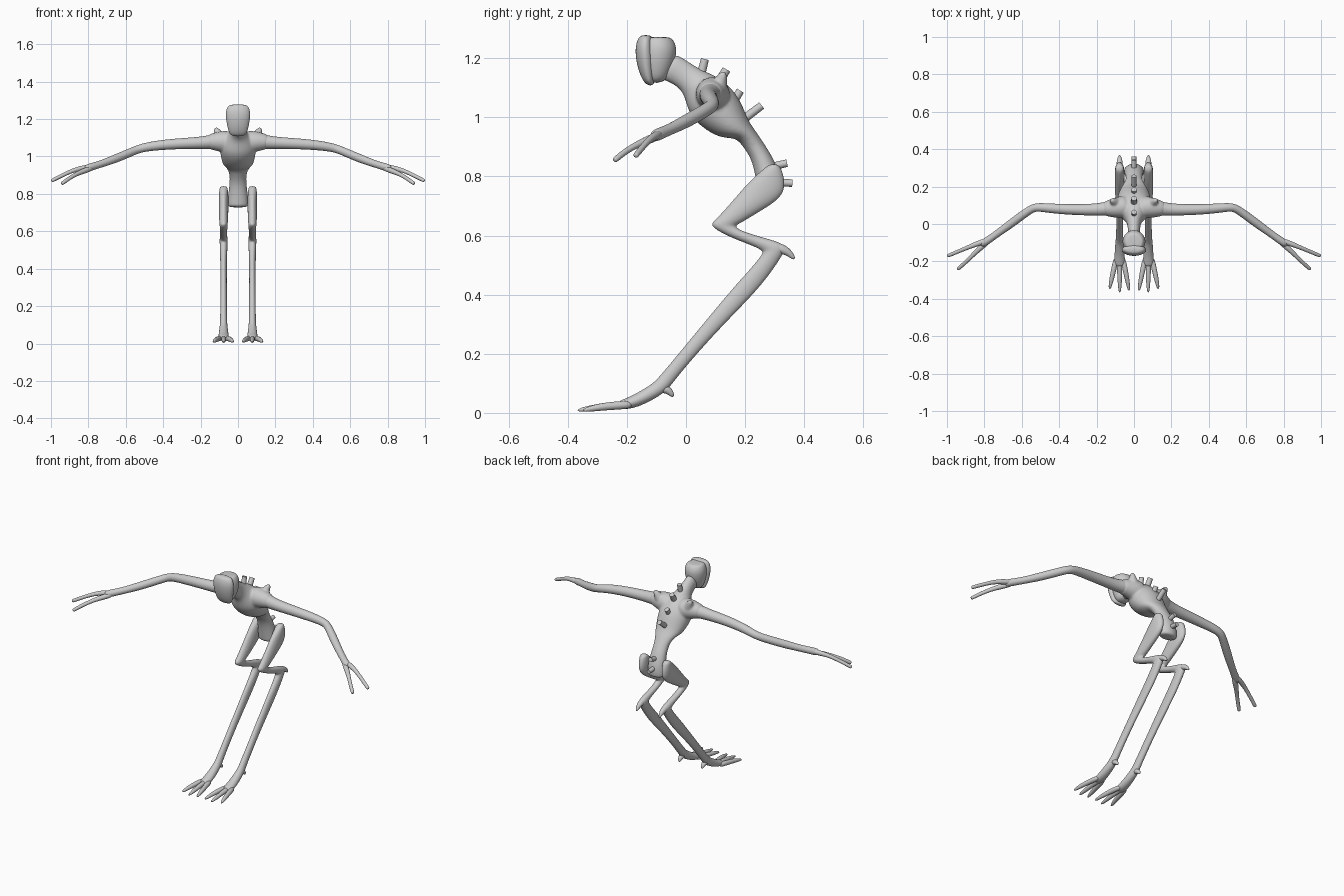
import bpy, bmesh, math
from mathutils import Vector

SIDES = 12


def skin(bm, rings):
    """Bridge rings of (centre, half axis u, half axis v) into a closed tube."""
    loops = []
    for c, u, v in rings:
        loops.append([bm.verts.new(c + u * math.cos(a) * 1.04 + v * math.sin(a) * 1.04)
                      for a in (2 * math.pi * i / SIDES for i in range(SIDES))])
    for p, q in zip(loops, loops[1:]):
        for i in range(SIDES):
            j = (i + 1) % SIDES
            bm.faces.new((p[i], p[j], q[j], q[i]))
    bm.faces.new(loops[0])
    bm.faces.new(loops[-1])


def profile(bm, edges, x=0.0):
    """Rings given by the side outline: (y1, z1, y2, z2, half width)."""
    rings = []
    for y1, z1, y2, z2, w in edges:
        a, b = Vector((x, y1, z1)), Vector((x, y2, z2))
        rings.append(((a + b) / 2, Vector((w, 0, 0)), (b - a) / 2))
    skin(bm, rings)


def tube(bm, pts):
    """Round tube along points (x, y, z, radius)."""
    P = [Vector(p[:3]) for p in pts]
    rings = []
    for i, p in enumerate(P):
        t = (P[min(i + 1, len(P) - 1)] - P[max(i - 1, 0)]).normalized()
        ref = Vector((0, 0, 1)) if abs(t.z) < 0.9 else Vector((0, 1, 0))
        u = t.cross(ref).normalized()
        rings.append((p, u * pts[i][3], t.cross(u).normalized() * pts[i][3]))
    skin(bm, rings)


def finish(name, bm, mirror=False, subsurf=2):
    bmesh.ops.recalc_face_normals(bm, faces=bm.faces)
    for f in bm.faces:
        f.smooth = True
    me = bpy.data.meshes.new(name)
    bm.to_mesh(me)
    bm.free()
    ob = bpy.data.objects.new(name, me)
    bpy.context.collection.objects.link(ob)
    if mirror:
        ob.modifiers.new("mirror", 'MIRROR').use_mirror_merge = False
    if subsurf:
        m = ob.modifiers.new("subsurf", 'SUBSURF')
        m.levels = m.render_levels = subsurf
    return ob


# torso with neck, pelvis and shoulders fused together
bm = bmesh.new()
profile(bm, [(-.10, 1.13, -.05, 1.22, .034), (-.06, 1.123, -.015, 1.205, .032),
             (-.012, 1.092, .045, 1.162, .036), (0, 1.05, .10, 1.142, .07),
             (.012, 1.01, .155, 1.10, .098), (.05, .968, .188, 1.05, .094),
             (.115, .928, .212, .985, .082), (.168, .932, .235, .955, .062),
             (.19, .905, .265, .91, .044), (.222, .86, .30, .855, .045),
             (.235, .80, .325, .785, .053), (.243, .745, .322, .738, .055),
             (.246, .728, .318, .726, .053)])
for s in (-1, 1):
    tube(bm, [(s * .02, .095, 1.075, .062), (s * .09, .088, 1.08, .058),
              (s * .135, .083, 1.08, .044), (s * .17, .08, 1.075, .036)])
    # shoulder spike
    tube(bm, [(s * .085, .105, 1.08, .04), (s * .108, .118, 1.125, .022),
              (s * .122, .13, 1.157, .01)])
torso = finish("torso", bm)
r = torso.modifiers.new("fuse", 'REMESH')
r.mode = 'VOXEL'
r.voxel_size = .006
r.use_smooth_shade = True
sm = torso.modifiers.new("soften", 'SMOOTH')
sm.factor, sm.iterations = .5, 5

# skull
bm = bmesh.new()
profile(bm, [(-.125, 1.112, -.07, 1.118, .032), (-.145, 1.15, -.05, 1.155, .050),
             (-.155, 1.20, -.034, 1.20, .061), (-.155, 1.24, -.031, 1.238, .062),
             (-.145, 1.266, -.045, 1.266, .05), (-.13, 1.272, -.06, 1.272, .04)])
finish("skull", bm)

# face plate
bm = bmesh.new()
profile(bm, [(-.135, 1.108, -.108, 1.105, .038), (-.155, 1.14, -.106, 1.135, .052),
             (-.169, 1.19, -.105, 1.19, .063), (-.172, 1.235, -.107, 1.235, .067),
             (-.164, 1.265, -.112, 1.265, .058), (-.152, 1.279, -.118, 1.278, .043)])
finish("face_plate", bm)

# spine pegs: (base y, base z, tip y, tip z, radius)
bm = bmesh.new()
for y1, z1, y2, z2, rad in [(.045, 1.12, .064, 1.197, .013), (.10, 1.10, .137, 1.162, .014),
                            (.15, 1.035, .184, 1.09, .013), (.19, .99, .256, 1.04, .013),
                            (.27, .828, .342, .845, .012), (.30, .781, .36, .777, .012)]:
    tube(bm, [(0, y1, z1, rad * 1.1), (0, y2, z2, rad)])
pegs = finish("spine_pegs", bm, subsurf=0)
bpy.context.view_layer.objects.active = pegs
pegs.select_set(True)
bpy.ops.object.shade_smooth_by_angle()

# arms
bm = bmesh.new()
tube(bm, [(.10, .088, 1.083, .042), (.16, .08, 1.076, .036), (.22, .076, 1.072, .031),
          (.35, .077, 1.067, .028), (.46, .085, 1.056, .025), (.525, .092, 1.043, .022),
          (.56, .075, 1.028, .022), (.66, .0, .986, .023), (.74, -.058, .957, .018),
          (.79, -.093, .943, .021), (.82, -.112, .933, .018)])
finish("arms", bm, mirror=True)

# two long fingers per hand
bm = bmesh.new()
tube(bm, [(.775, -.085, .945, .014), (.83, -.102, .938, .015), (.88, -.122, .927, .011),
          (.94, -.147, .899, .010), (.99, -.168, .873, .010), (.998, -.171, .869, .008)])
tube(bm, [(.775, -.09, .94, .014), (.825, -.13, .922, .015), (.86, -.165, .908, .011),
          (.90, -.205, .885, .010), (.937, -.237, .858, .010), (.943, -.243, .854, .008)])
finish("fingers", bm, mirror=True)

# legs: thigh, backward knee, long lower leg and foot
bm = bmesh.new()
profile(bm, [(.283, .842, .312, .842, .018), (.262, .825, .325, .822, .023),
             (.222, .79, .336, .775, .026), (.19, .755, .325, .728, .026),
             (.145, .702, .25, .682, .025), (.105, .658, .19, .645, .023),
             (.078, .636, .166, .634, .021), (.115, .612, .175, .622, .020),
             (.165, .588, .212, .607, .019), (.235, .562, .272, .59, .019),
             (.262, .547, .335, .572, .021), (.258, .535, .335, .545, .021),
             (.208, .475, .285, .472, .019), (.165, .43, .232, .405, .017),
             (.045, .285, .088, .26, .017), (-.095, .115, -.045, .105, .018),
             (-.115, .097, -.065, .07, .022), (-.19, .052, -.165, .015, .028),
             (-.235, .040, -.225, .010, .030)], x=.077)
# hock spur and heel spur
tube(bm, [(.077, .29, .562, .02), (.077, .335, .552, .016),
          (.077, .355, .535, .01), (.077, .367, .52, .005)])
tube(bm, [(.077, -.085, .085, .018), (.077, -.058, .078, .014), (.077, -.042, .054, .006)])
finish("legs", bm, mirror=True)

# three toes per foot
bm = bmesh.new()
for x0, x1, y1 in [(.06, .026, -.36), (.077, .076, -.37), (.095, .131, -.35)]:
    dx = x1 - x0
    tube(bm, [(x0, -.18, .028, .014), (x0 + dx * .35, -.24, .025, .014),
              (x0 + dx * .75, -.305, .018, .012), (x1, y1, .008, .006)])
finish("toes", bm, mirror=True)
